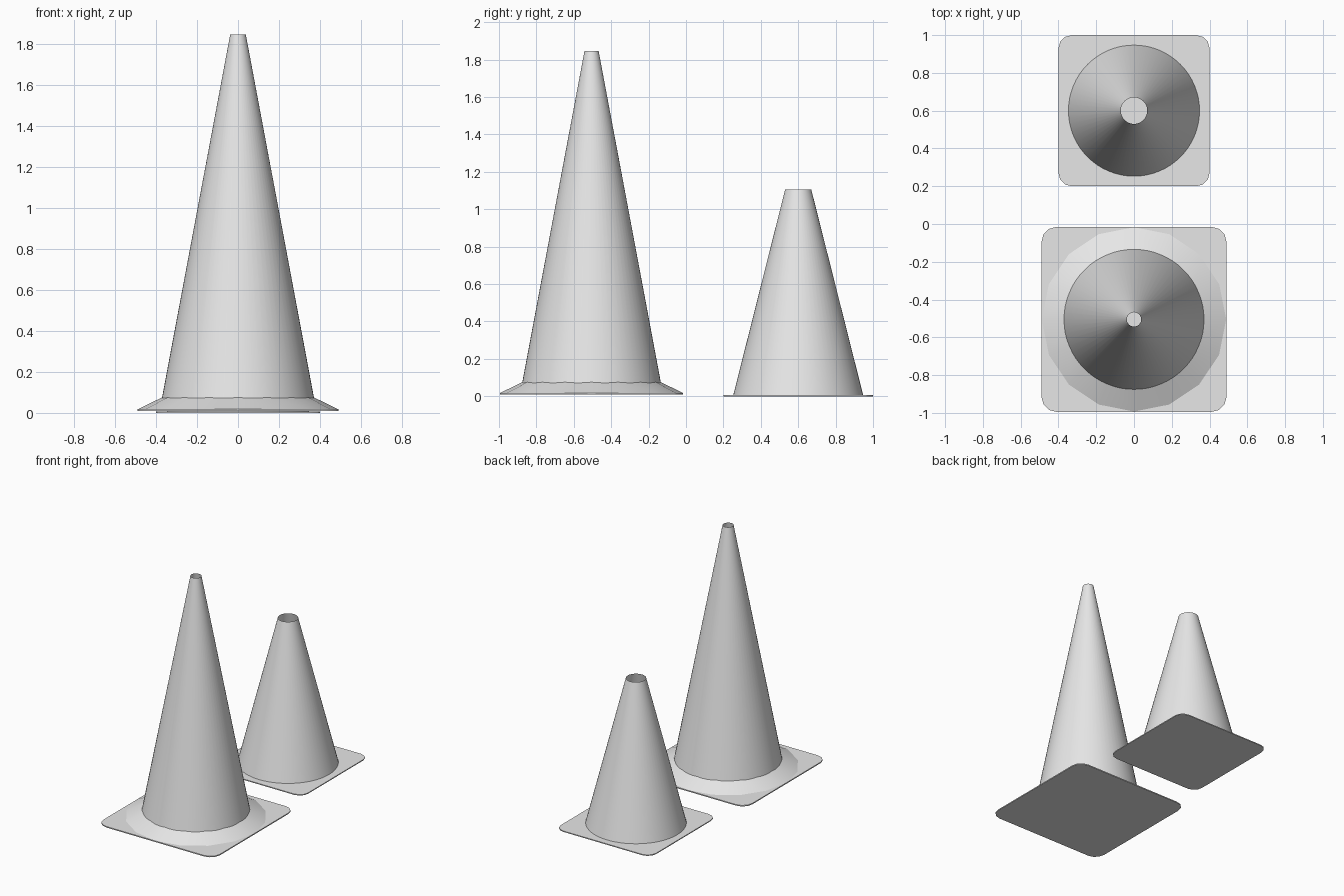
import bpy
import bmesh
import math
from mathutils import Matrix

cube = bpy.data.objects.get("Cube")
if cube:
    bpy.data.objects.remove(cube, do_unlink=True)

grey = bpy.data.materials.new("plain_grey")
grey.use_nodes = True
grey.diffuse_color = (0.8, 0.8, 0.8, 1)
grey.node_tree.nodes["Principled BSDF"].inputs["Base Color"].default_value = (0.8, 0.8, 0.8, 1)


def finish(name, bm, y):
    """Turn the bmesh into a smooth-shaded grey object standing at y."""
    bmesh.ops.recalc_face_normals(bm, faces=bm.faces[:])
    mesh = bpy.data.meshes.new(name)
    bm.to_mesh(mesh)
    bm.free()
    mesh.materials.append(grey)
    obj = bpy.data.objects.new(name, mesh)
    bpy.context.collection.objects.link(obj)
    obj.location.y = y
    bpy.ops.object.select_all(action="DESELECT")
    obj.select_set(True)
    bpy.context.view_layer.objects.active = obj
    bpy.ops.object.shade_smooth_by_angle(angle=math.radians(30))
    return obj


def open_frustum(name, y, sides, r_low, r_high, z_low, z_high):
    """Open-ended tapered shell."""
    bm = bmesh.new()
    bmesh.ops.create_cone(bm, cap_ends=False, segments=sides,
                          radius1=r_low, radius2=r_high, depth=z_high - z_low,
                          matrix=Matrix.Translation((0, 0, (z_low + z_high) / 2)))
    return finish(name, bm, y)


def base_plate(name, y, half, z_low, z_high, corner):
    """Thin square plate with rounded corners."""
    bm = bmesh.new()
    bmesh.ops.create_cube(bm, size=1)
    bmesh.ops.scale(bm, vec=(2 * half, 2 * half, z_high - z_low), verts=bm.verts)
    bmesh.ops.translate(bm, vec=(0, 0, (z_low + z_high) / 2), verts=bm.verts)
    upright = [e for e in bm.edges
               if abs(e.verts[0].co.z - e.verts[1].co.z) > (z_high - z_low) / 2]
    bmesh.ops.bevel(bm, geom=upright, offset=corner, segments=3,
                    profile=0.5, affect="EDGES")
    return finish(name, bm, y)


# Tall cone with a flared foot
base_plate("tall_cone_base", -0.505, 0.49, 0.01, 0.018, 0.08)
open_frustum("tall_cone_flare", -0.505, 16, 0.488, 0.357, 0.018, 0.082)
open_frustum("tall_cone_body", -0.505, 64, 0.381, 0.038, 0.018, 1.845)

# Short cone with a flat foot
base_plate("short_cone_base", 0.6, 0.4, 0.0, 0.007, 0.07)
open_frustum("short_cone_body", 0.6, 64, 0.347, 0.07, 0.007, 1.105)
